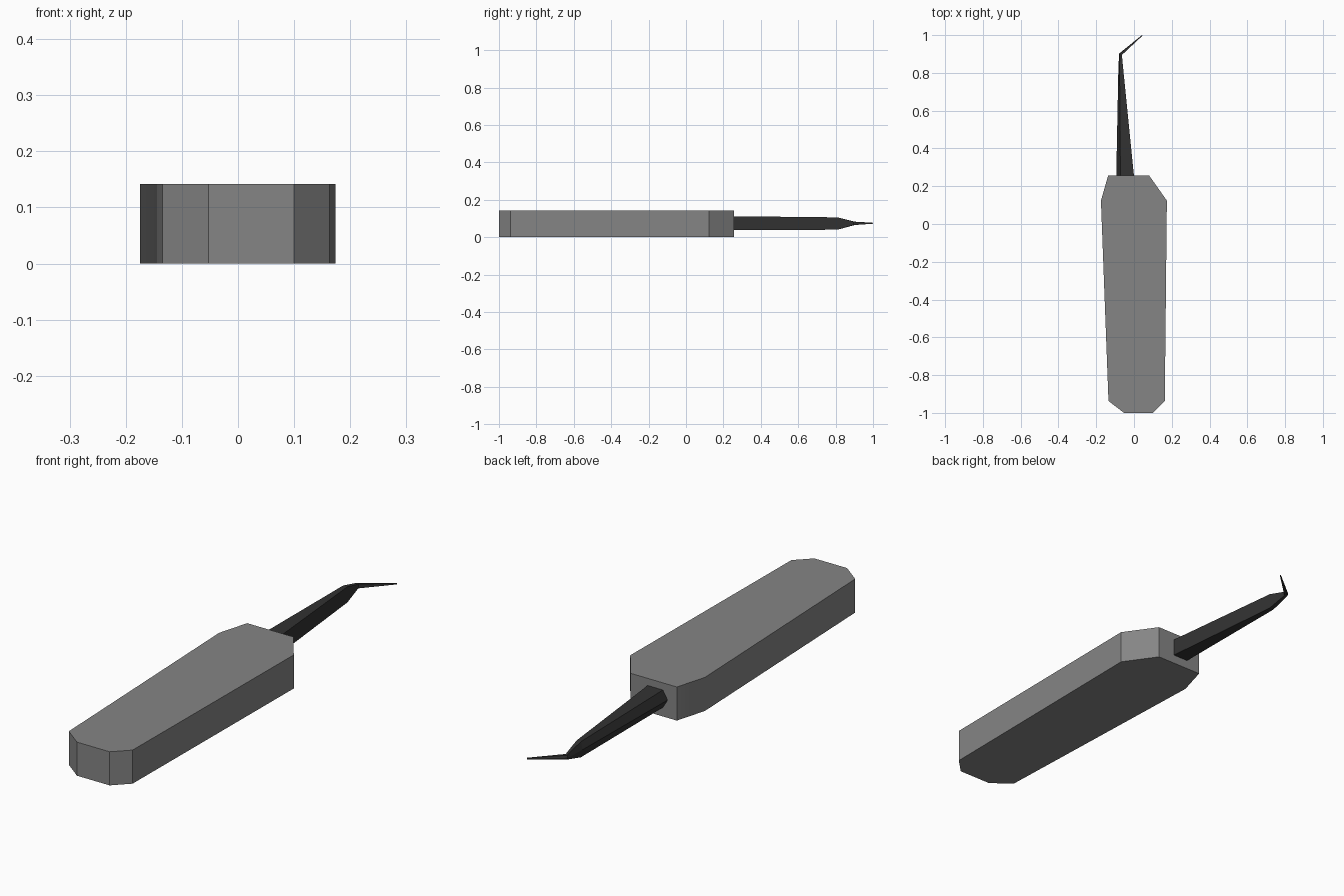
import bpy, math

if "Cube" in bpy.data.objects:
    bpy.data.objects.remove(bpy.data.objects["Cube"])


def material(name, rgb):
    m = bpy.data.materials.new(name)
    m.diffuse_color = (*rgb, 1)
    m.use_nodes = True
    m.node_tree.nodes["Principled BSDF"].inputs["Base Color"].default_value = m.diffuse_color
    return m


def loft(name, rings, mat, angle):
    """Skin equal-sized closed rings and cap both ends."""
    n = len(rings[0])
    verts = [p for r in rings for p in r]
    faces = [tuple(reversed(range(n))), tuple(range(len(verts) - n, len(verts)))]
    for k in range(len(rings) - 1):
        for i in range(n):
            j = (i + 1) % n
            faces.append((k*n + i, k*n + j, (k+1)*n + j, (k+1)*n + i))
    me = bpy.data.meshes.new(name)
    me.from_pydata(verts, [], faces)
    me.materials.append(mat)
    ob = bpy.data.objects.new(name, me)
    bpy.context.collection.objects.link(ob)
    bpy.ops.object.select_all(action='DESELECT')
    ob.select_set(True)
    bpy.context.view_layer.objects.active = ob
    bpy.ops.object.mode_set(mode='EDIT')
    bpy.ops.mesh.select_all(action='SELECT')
    bpy.ops.mesh.normals_make_consistent(inside=False)
    bpy.ops.object.mode_set(mode='OBJECT')
    if angle:
        bpy.ops.object.shade_smooth_by_angle(angle=math.radians(angle))
    return ob


grey = material("handle grey", (0.235, 0.235, 0.235))
dark = material("dark steel", (0.032, 0.032, 0.032))

# Handle: chamfered, tapering outline extruded upwards
outline = [(-0.053, -1), (0.10, -1), (0.163, -0.937), (0.174, 0.124),
           (0.08, 0.257), (-0.137, 0.257), (-0.175, 0.124), (-0.135, -0.937)]
loft("handle", [[(x, y, z) for x, y in outline] for z in (0, 0.142)], grey, 35)

# Pick: five-sided tapering shaft, bent at the end into a fine point
# station: y at left, y at right, left x, ridge x, right x, bottom z, top z
stations = [(0.25, 0.243, -0.094, -0.072, 0.001, 0.038, 0.112),
            (0.81, 0.81, -0.083, -0.076, -0.056, 0.040, 0.106),
            (0.902, 0.895, -0.079, -0.075, -0.064, 0.065, 0.083),
            (1.0, 0.997, 0.042, 0.043, 0.045, 0.072, 0.077)]
rings = []
for yl, yr, xl, xm, xr, zb, zt in stations:
    rings.append([(xl, yl, (zb + zt) / 2), (xm, yl, zb), (xr, yr, zb),
                  (xr, yr, zt), (xm, yl, zt)])
loft("pick", rings, dark, 0)
